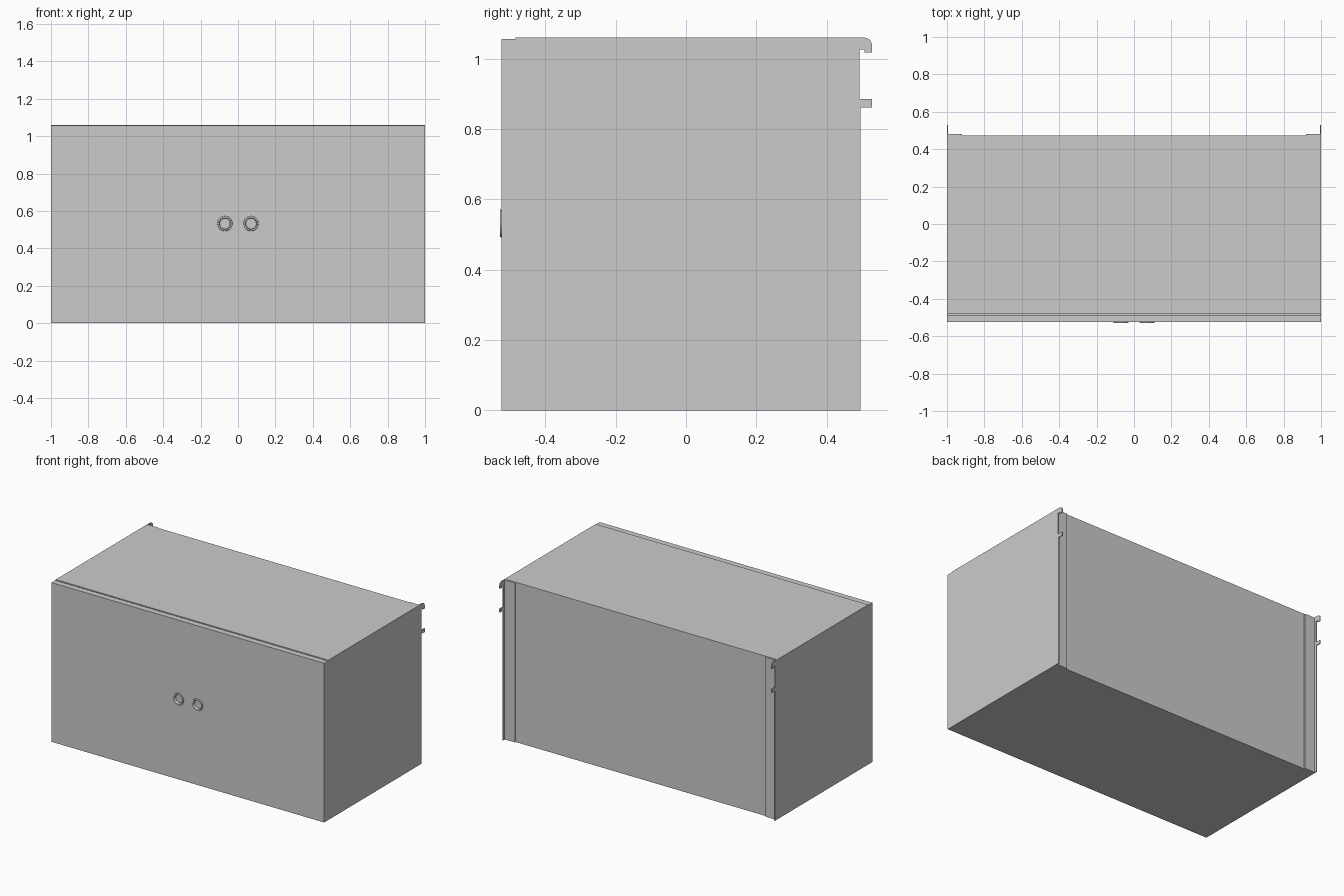
import bpy, bmesh, math

if "Cube" in bpy.data.objects:
    bpy.data.objects.remove(bpy.data.objects["Cube"])

T = 0.006            # sheet thickness
XI = 1 - T           # inner face of the side panels
FRONT, BACK = -0.525, 0.472
KNOB_X, KNOB_Z = 0.07, 0.532


def finish(name, bm):
    bmesh.ops.recalc_face_normals(bm, faces=bm.faces)
    me = bpy.data.meshes.new(name)
    bm.to_mesh(me)
    bm.free()
    ob = bpy.data.objects.new(name, me)
    bpy.context.collection.objects.link(ob)
    return ob


def box(name, x0, x1, y0, y1, z0, z1):
    bm = bmesh.new()
    bmesh.ops.create_cube(bm, size=1)
    for v in bm.verts:
        v.co.x = x0 + (v.co.x + 0.5) * (x1 - x0)
        v.co.y = y0 + (v.co.y + 0.5) * (y1 - y0)
        v.co.z = z0 + (v.co.z + 0.5) * (z1 - z0)
    return finish(name, bm)


def extrude_x(name, profile, x0, x1):
    bm = bmesh.new()
    face = bm.faces.new([bm.verts.new((x0, y, z)) for y, z in profile])
    ext = bmesh.ops.extrude_face_region(bm, geom=[face])["geom"]
    for v in ext:
        if isinstance(v, bmesh.types.BMVert):
            v.co.x = x1
    return finish(name, bm)


# Side panels with a rounded upper hook and a lower tab at the rear
R = 0.022
corner = [(0.529 - R + R * math.cos(a), 1.06 - R + R * math.sin(a))
          for a in [math.radians(15 * i) for i in range(7)]]
side = [(FRONT, 0), (0.497, 0), (0.497, 0.861), (0.529, 0.861), (0.529, 0.885),
        (0.493, 0.885), (0.493, 1.027), (0.508, 1.027), (0.508, 1.018),
        (0.529, 1.018)] + corner + [(-0.485, 1.06), (-0.485, 1.056), (FRONT, 1.056)]

for s, tag in ((-1, "left"), (1, "right")):
    extrude_x("side_panel_" + tag, side, s * XI, s)
    # Rear flange overlapping the back panel
    a, b = sorted((s * 0.92, s * XI))
    box("rear_flange_" + tag, a, b, BACK, 0.48, 0, 1.058)

# Shell panels
box("bottom_panel", -XI, XI, FRONT + T, BACK, 0, T)
box("top_panel", -XI, XI, -0.482, BACK, 1.06 - T, 1.06)
box("back_panel", -XI, XI, BACK - T, BACK, T, 1.06 - T)

# Front panel with a folded top lip
H = 1.056
lip = [(FRONT, 0), (FRONT, H), (-0.486, H), (-0.486, H - T),
       (FRONT + T, H - T), (FRONT + T, 0)]
front = extrude_x("front_panel", lip, -XI, XI)

# Recessed ring pulls, lathed around the y axis
N = 32
ring = [(0.040, FRONT), (0.0385, -0.5285), (0.036, -0.5295), (0.031, -0.5295),
        (0.029, -0.527), (0.028, -0.512)]
for s, tag in ((-1, "left"), (1, "right")):
    bm = bmesh.new()
    loops = [[bm.verts.new((s * KNOB_X + r * math.cos(2 * math.pi * i / N), y,
                            KNOB_Z + r * math.sin(2 * math.pi * i / N)))
              for i in range(N)] for r, y in ring]
    for a, b in zip(loops, loops[1:]):
        for i in range(N):
            j = (i + 1) % N
            bm.faces.new((a[i], a[j], b[j], b[i]))
    bm.faces.new(loops[-1])
    pull = finish("ring_pull_" + tag, bm)
    # Normals face outward along the front
    if pull.data.polygons[-1].normal.y > 0:
        pull.data.flip_normals()
    bpy.ops.object.select_all(action='DESELECT')
    pull.select_set(True)
    bpy.context.view_layer.objects.active = pull
    bpy.ops.object.shade_smooth_by_angle(angle=math.radians(35))

    # Hole through the front panel behind each pull
    bpy.ops.mesh.primitive_cylinder_add(vertices=N, radius=0.032, depth=0.06,
                                        location=(s * KNOB_X, FRONT, KNOB_Z),
                                        rotation=(math.pi / 2, 0, 0))
    cutter = bpy.context.object
    cutter.name = "pull_cutter_" + tag
    cutter.hide_render = True
    cutter.hide_set(True)
    m = front.modifiers.new("pull_hole_" + tag, 'BOOLEAN')
    m.operation, m.solver, m.object = 'DIFFERENCE', 'EXACT', cutter
